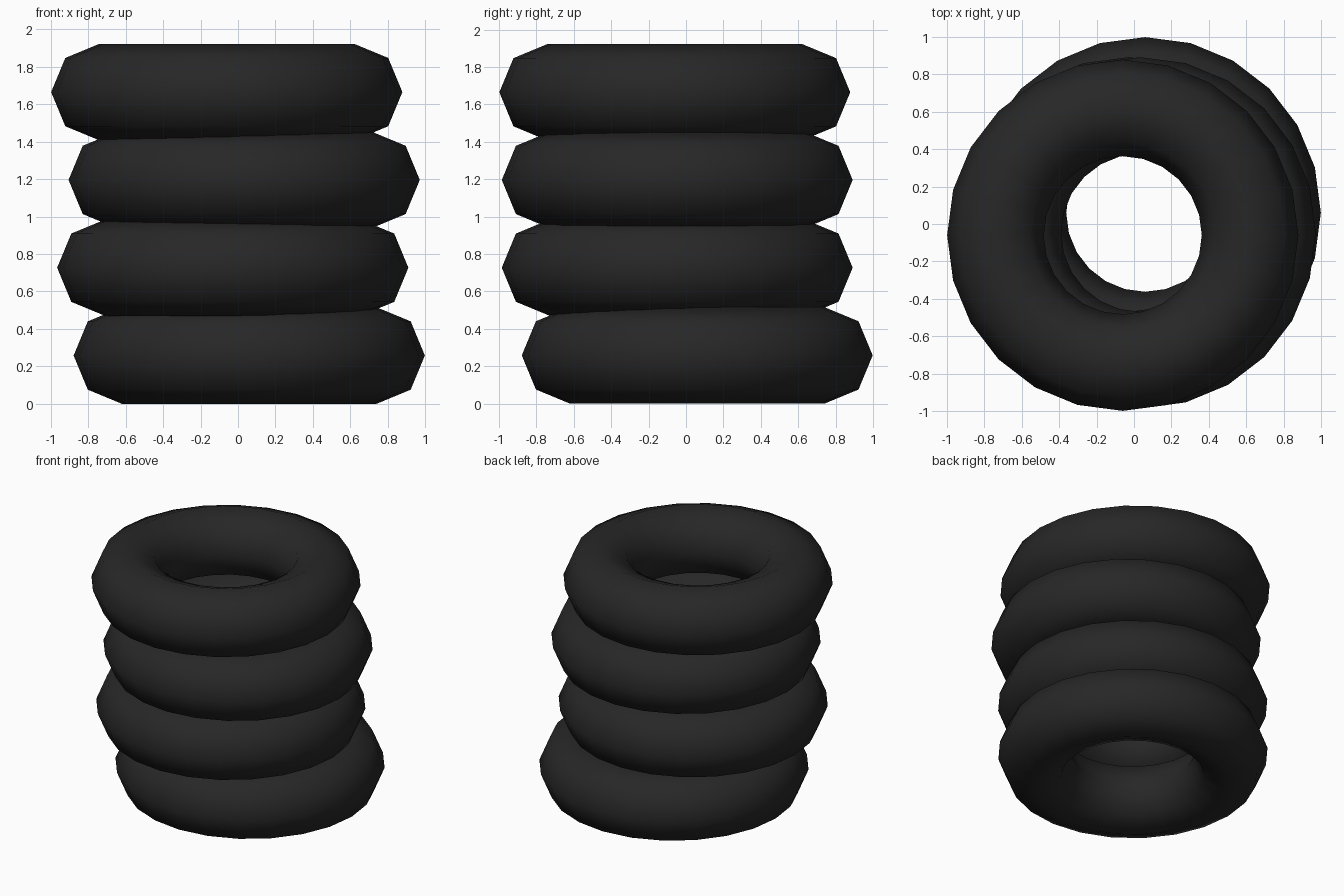
import bpy

if "Cube" in bpy.data.objects:
    bpy.data.objects.remove(bpy.data.objects["Cube"])

# Black rubber
rubber = bpy.data.materials.new("black rubber")
rubber.diffuse_color = (0.02, 0.02, 0.02, 1)
rubber.use_nodes = True
rubber.node_tree.nodes["Principled BSDF"].inputs["Base Color"].default_value = rubber.diffuse_color

MAJOR, MINOR, STEP = 0.68, 0.258, 0.469

# Stack of slightly offset tyres, bottom to top
offsets = [(0.06, 0.06), (-0.028, -0.047), (0.033, -0.047), (-0.06, -0.06)]
for i, (x, y) in enumerate(offsets):
    bpy.ops.mesh.primitive_torus_add(
        major_segments=24, minor_segments=8,
        major_radius=MAJOR, minor_radius=MINOR,
        location=(x, y, MINOR + i * STEP))
    tyre = bpy.context.object
    tyre.name = f"tyre_{i + 1}"
    tyre.data.materials.append(rubber)
    bpy.ops.object.shade_smooth()
